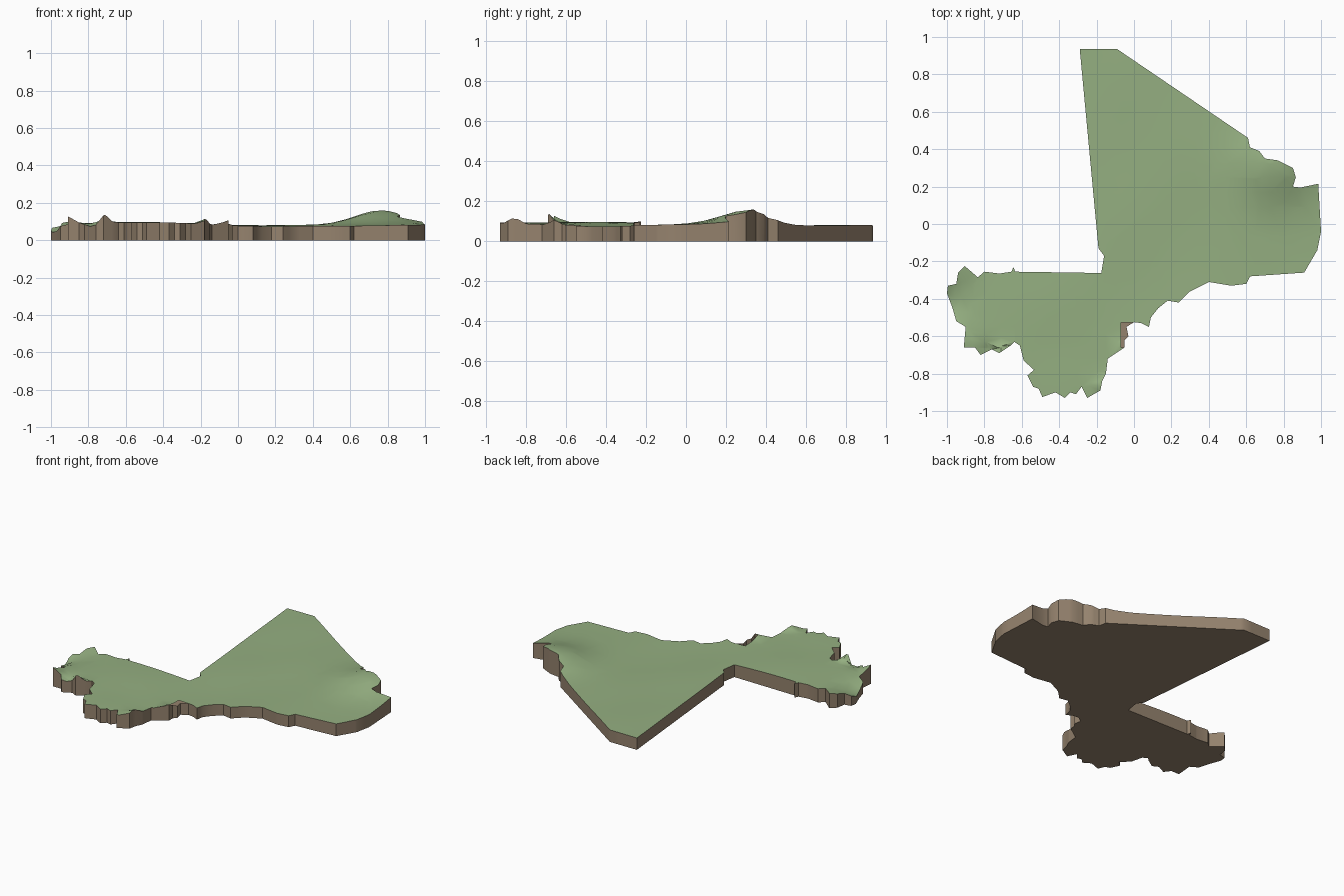
import bpy, bmesh, math
from mathutils import Vector

if "Cube" in bpy.data.objects:
    bpy.data.objects.remove(bpy.data.objects["Cube"])


def material(name, rgb):
    m = bpy.data.materials.new(name)
    m.diffuse_color = (*rgb, 1)
    m.use_nodes = True
    m.node_tree.nodes["Principled BSDF"].inputs["Base Color"].default_value = m.diffuse_color
    return m


green = material("grass green", (0.30, 0.43, 0.22))
brown = material("earth brown", (0.30, 0.225, 0.155))

# Outline of the land, clockwise from the top left corner
OUTLINE = [
    (-.29, .935), (-.09, .935), (.61, .46), (.62, .41), (.67, .39), (.70, .35),
    (.77, .34), (.85, .30), (.865, .25), (.85, .20), (.89, .195), (.985, .215),
    (1, -.04), (.98, -.14), (.91, -.26), (.62, -.28), (.60, -.32), (.52, -.33),
    (.40, -.31), (.30, -.36), (.24, -.42), (.18, -.41), (.13, -.45), (.09, -.50),
    (.08, -.55), (.04, -.53), (0, -.525), (-.04, -.55), (-.03, -.60), (-.05, -.62),
    (-.05, -.66), (-.14, -.72), (-.15, -.80), (-.17, -.84), (-.18, -.89), (-.25, -.93),
    (-.28, -.87), (-.31, -.91), (-.34, -.90), (-.37, -.93), (-.42, -.90), (-.49, -.925),
    (-.51, -.88), (-.54, -.87), (-.57, -.81), (-.535, -.78), (-.59, -.73), (-.61, -.65),
    (-.64, -.63), (-.66, -.65), (-.72, -.69), (-.76, -.67), (-.82, -.70), (-.85, -.66),
    (-.91, -.66), (-.90, -.55), (-.95, -.52), (-.97, -.45), (-1, -.37), (-.995, -.33),
    (-.95, -.32), (-.94, -.26), (-.905, -.225), (-.835, -.285), (-.80, -.255),
    (-.72, -.265), (-.655, -.255), (-.645, -.23), (-.635, -.255), (-.175, -.262),
    (-.16, -.17), (-.19, -.13)]

# Hills and dips: x, y, radius, height
HILLS = [(.76, .32, .14, .08), (-1, -.42, .07, -.05), (-.91, -.66, .03, .04),
         (-.71, -.69, .025, .045), (-.78, -.68, .03, -.02), (-.17, -.86, .03, .03),
         (-.05, -.66, .025, .025), (-.6, -.45, .3, .018), (-.4, -.9, .15, .012),
         (.2, -.3, .25, -.008), (.95, 0, .15, .006), (-.905, -.24, .04, .012)]


def height(x, y):
    z = .08 + .002 * math.sin(9 * x + 2) * math.cos(8 * y)
    for hx, hy, r, h in HILLS:
        z += h * math.exp(-((x - hx) ** 2 + (y - hy) ** 2) / (2 * r * r))
    return max(z, .02)


# Flat footprint, cut by a grid so the top can roll
bm = bmesh.new()
bm.faces.new([bm.verts.new((x, y, 0)) for x, y in OUTLINE])
bmesh.ops.triangulate(bm, faces=bm.faces[:])


def cut(co, no):
    geom = bm.verts[:] + bm.edges[:] + bm.faces[:]
    bmesh.ops.bisect_plane(bm, geom=geom, dist=1e-5, plane_co=co, plane_no=no)


for i in range(-11, 12):
    cut((i * .08 + .01, 0, 0), (1, 0, 0))
    cut((0, i * .08 + .01, 0), (0, 1, 0))
cut((-.07, 0, 0), (1, 0, 0))
cut((0, -.527, 0), (0, 1, 0))
cut((0, -.66, 0), (0, 1, 0))
bmesh.ops.triangulate(bm, faces=bm.faces[:])

# Raise the top, leaving the base and walls
res = bmesh.ops.extrude_face_region(bm, geom=bm.faces[:], use_keep_orig=True)
for v in [g for g in res["geom"] if isinstance(g, bmesh.types.BMVert)]:
    v.co.z = height(v.co.x, v.co.y)
bmesh.ops.recalc_face_normals(bm, faces=bm.faces[:])

# Green top, brown walls and base
top = [f for f in bm.faces if all(v.co.z > .01 for v in f.verts)]
for f in bm.faces:
    f.material_index = 1
    f.smooth = True
for f in top:
    f.material_index = 0

# Small open patch on the south border shows the base
patch = []
for f in top:
    c = f.calc_center_median()
    if -.07 < c.x < 0 and -.66 < c.y < -.527:
        patch.append(f)
bmesh.ops.delete(bm, geom=patch, context='FACES')

mesh = bpy.data.meshes.new("relief_map")
bm.to_mesh(mesh)
bm.free()
mesh.materials.append(green)
mesh.materials.append(brown)
land = bpy.data.objects.new("relief_map", mesh)
bpy.context.collection.objects.link(land)
bpy.context.view_layer.objects.active = land
land.select_set(True)
bpy.ops.object.shade_smooth_by_angle(angle=math.radians(35))
